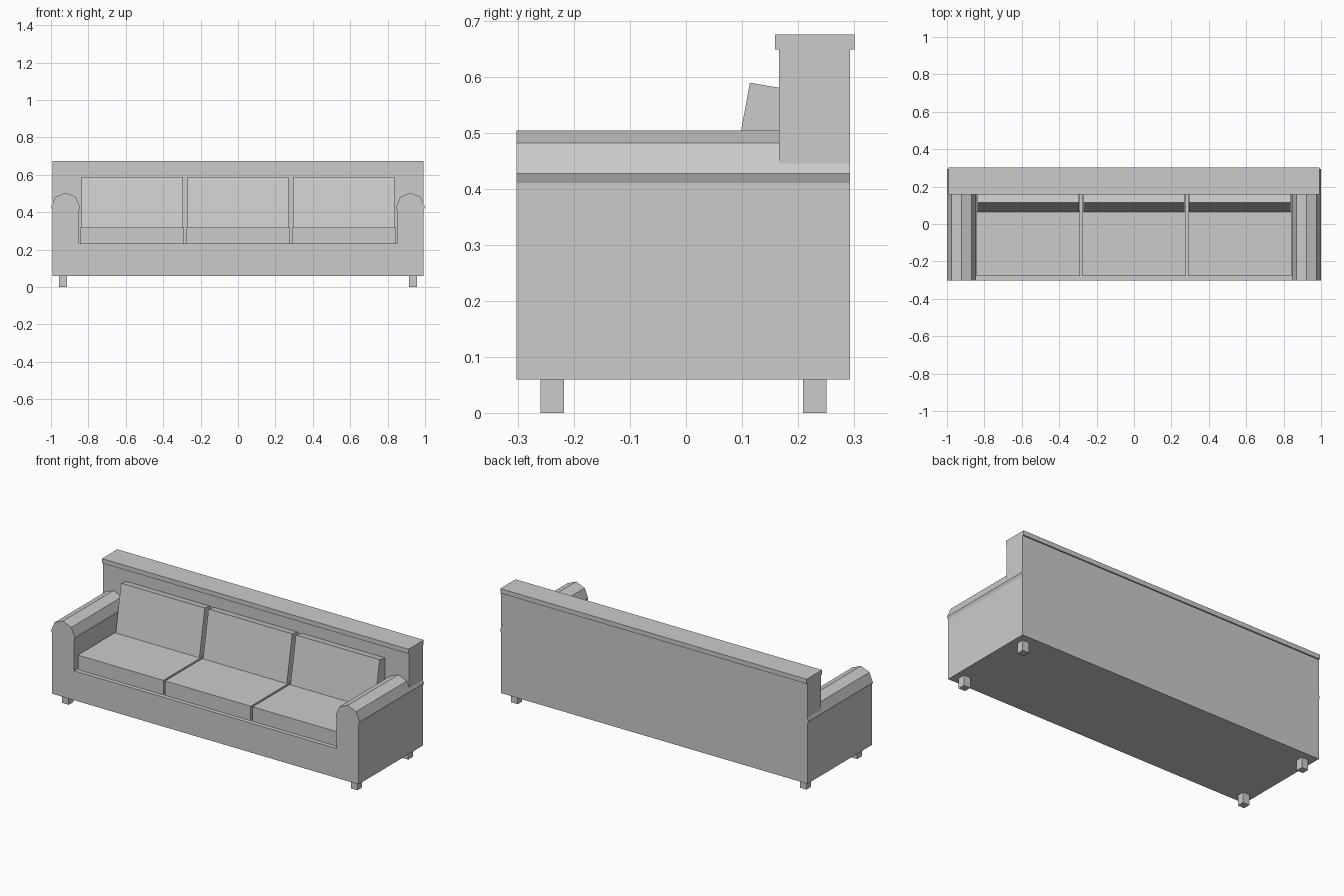
import bpy, bmesh
from math import cos, sin, pi

if "Cube" in bpy.data.objects:
    bpy.data.objects.remove(bpy.data.objects["Cube"])


def prism(name, profile, axis, a, b):
    """Extrude a closed 2D profile along x (profile = y,z) or y (profile = x,z)."""
    bm = bmesh.new()
    pts = [(a, u, v) if axis == 'x' else (u, a, v) for u, v in profile]
    face = bm.faces.new([bm.verts.new(p) for p in pts])
    new = bmesh.ops.extrude_face_region(bm, geom=[face])['geom']
    step = (b - a, 0, 0) if axis == 'x' else (0, b - a, 0)
    bmesh.ops.translate(bm, vec=step, verts=[g for g in new if isinstance(g, bmesh.types.BMVert)])
    bmesh.ops.recalc_face_normals(bm, faces=bm.faces)
    mesh = bpy.data.meshes.new(name)
    bm.to_mesh(mesh)
    bm.free()
    obj = bpy.data.objects.new(name, mesh)
    bpy.context.collection.objects.link(obj)
    return obj


def box(name, x0, x1, y0, y1, z0, z1):
    return prism(name, [(y0, z0), (y1, z0), (y1, z1), (y0, z1)], 'x', x0, x1)


def mirrored(right):
    """Right-hand outline plus its reflection in x, as one closed loop."""
    return right + [(-x, z) for x, z in reversed(right)]


FRONT, BACK_FRONT, BACK = -0.302, 0.166, 0.293
OUT, INN, SEAT_Z = 0.992, 0.849, 0.232
ARM_X, ARM_Z, ARM_R = 0.922, 0.427, 0.077

# Upper half of the octagonal arm roll, outside to inside
roll = [(ARM_X + ARM_R * cos(i * pi / 4), ARM_Z + ARM_R * sin(i * pi / 4)) for i in range(5)]
inner = [(INN, 0.41), (INN, SEAT_Z)]

# Base and both arms as one U-shaped frame
prism("base_and_arms", mirrored([(OUT, 0.06), (OUT, 0.41)] + roll + inner), 'y', FRONT, BACK)

# Backrest, fitted over the arms and base
prism("backrest", mirrored([(OUT, 0.65), (OUT, 0.445)] + roll[1:] + inner), 'y', BACK_FRONT, BACK)
box("backrest_cap", -OUT, OUT, 0.159, 0.301, 0.648, 0.675)

# Three seat cushions with leaning back cushions
lean = [(0.064, 0.317), (0.114, 0.589), (BACK_FRONT, 0.58), (BACK_FRONT, 0.317)]
for i, side in enumerate(("left", "middle", "right")):
    cx = (i - 1) * 0.566
    box(side + "_seat_cushion", cx - 0.277, cx + 0.277, -0.278, BACK_FRONT, SEAT_Z, 0.317)
    prism(side + "_back_cushion", lean, 'x', cx - 0.271, cx + 0.271)

# Four square legs
for side, cx in (("left", -0.935), ("right", 0.935)):
    for end, cy in (("front", -0.239), ("back", 0.23)):
        box(f"{end}_{side}_leg", cx - 0.021, cx + 0.021, cy - 0.021, cy + 0.021, 0, 0.06)
